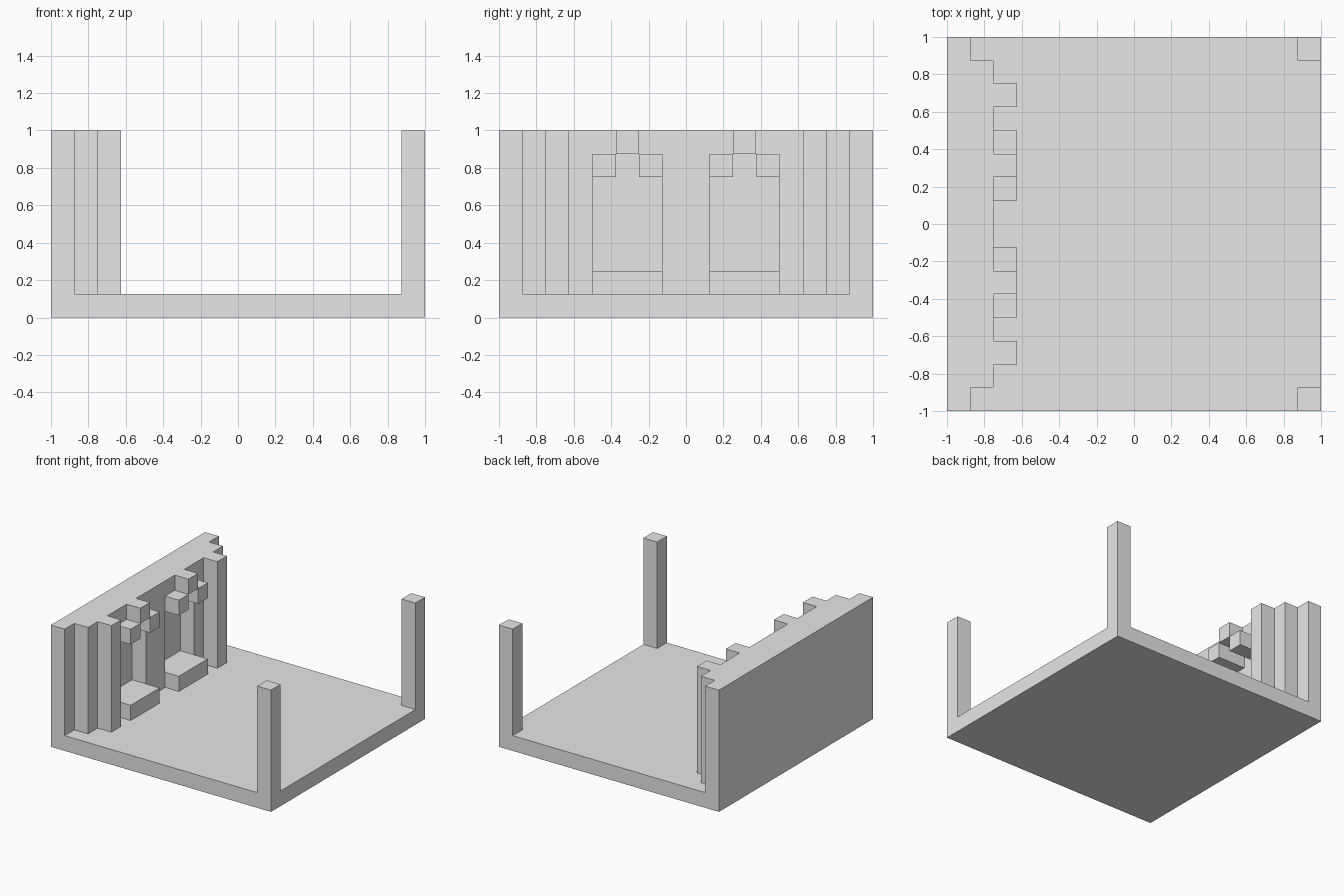
import bpy
import bmesh
from mathutils import Matrix, Vector

U = 0.125  # block size: the room is 16 x 16 x 8 blocks

cube = bpy.data.objects.get("Cube")
if cube:
    bpy.data.objects.remove(cube, do_unlink=True)

grey = bpy.data.materials.new("plain_grey")
grey.use_nodes = True
grey.diffuse_color = (0.8, 0.8, 0.8, 1)
grey.node_tree.nodes["Principled BSDF"].inputs["Base Color"].default_value = (0.8, 0.8, 0.8, 1)


def box(name, x, y, z):
    """Box spanning the (low, high) block ranges on each axis."""
    low, high = (Vector(c) * U for c in zip(x, y, z))
    bm = bmesh.new()
    place = Matrix.Translation((low + high) / 2) @ Matrix.Diagonal((*(high - low), 1))
    bmesh.ops.create_cube(bm, size=1, matrix=place)
    mesh = bpy.data.meshes.new(name)
    bm.to_mesh(mesh)
    bm.free()
    mesh.materials.append(grey)
    obj = bpy.data.objects.new(name, mesh)
    bpy.context.collection.objects.link(obj)


def pair(name, x, y, z):
    """Two boxes mirrored front to back."""
    box("back_" + name, x, y, z)
    box("front_" + name, x, (-y[1], -y[0]), z)


BACK, LINING, RELIEF = (-8, -7), (-7, -6), (-6, -5)

# Floor slab, solid side wall and the two free corner posts
box("floor", (-8, 8), (-8, 8), (0, 1))
box("wall", BACK, (-8, 8), (1, 8))
pair("corner_post", (7, 8), (7, 8), (1, 8))

# Wall lining that leaves two stepped niches open
box("centre_pier", LINING, (-1, 1), (1, 8))
pair("outer_pier", LINING, (4, 7), (1, 8))
pair("niche_base", LINING, (1, 4), (1, 2))
pair("niche_lintel", LINING, (1, 4), (7, 8))
pair("niche_inner_shoulder", LINING, (1, 2), (6, 7))
pair("niche_outer_shoulder", LINING, (3, 4), (6, 7))

# Raised trim: pilasters, niche steps and stepped arches
pair("pilaster", RELIEF, (5, 6), (1, 8))
pair("niche_step", RELIEF, (1, 4), (1, 2))
pair("keystone", RELIEF, (2, 3), (7, 8))
pair("arch_inner_block", RELIEF, (1, 2), (6, 7))
pair("arch_outer_block", RELIEF, (3, 4), (6, 7))
